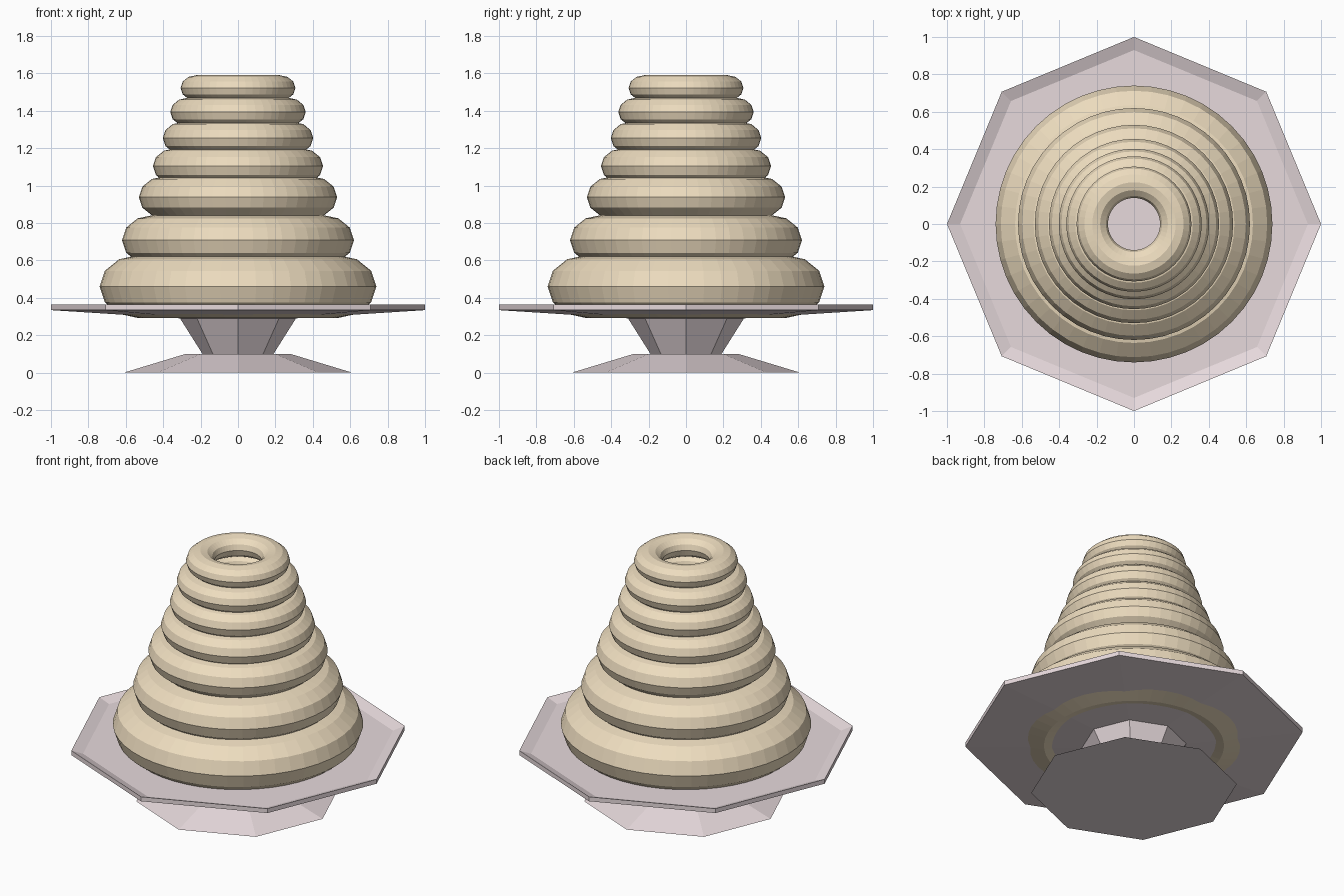
import bpy, bmesh
from math import sin, cos, pi

if "Cube" in bpy.data.objects:
    bpy.data.objects.remove(bpy.data.objects["Cube"])


def material(name, rgb):
    m = bpy.data.materials.new(name)
    m.diffuse_color = (*rgb, 1)
    m.use_nodes = True
    m.node_tree.nodes["Principled BSDF"].inputs["Base Color"].default_value = m.diffuse_color
    return m


def lathe(name, profile, sides, mat, closed):
    """Spin (radius, z) points about z; open profiles get end caps."""
    bm = bmesh.new()
    rings = [[bm.verts.new((r * cos(2 * pi * i / sides), r * sin(2 * pi * i / sides), z))
              for i in range(sides)] for r, z in profile]
    pairs = list(zip(rings, rings[1:]))
    if closed:
        pairs.append((rings[-1], rings[0]))
    else:
        bm.faces.new(rings[0][::-1])
        bm.faces.new(rings[-1])
    for a, b in pairs:
        for i in range(sides):
            j = (i + 1) % sides
            bm.faces.new((a[i], a[j], b[j], b[i]))
    bmesh.ops.recalc_face_normals(bm, faces=bm.faces)
    mesh = bpy.data.meshes.new(name)
    bm.to_mesh(mesh)
    bm.free()
    mesh.materials.append(mat)
    ob = bpy.data.objects.new(name, mesh)
    bpy.context.collection.objects.link(ob)
    return ob


pink = material("pink_china", (0.80, 0.70, 0.72))
tan = material("baked_dough", (0.85, 0.72, 0.52))

# Octagonal stand: foot, flared stem, shallow plate with a sloped rim
lathe("cake_stand", [(0.61, 0), (0.28, 0.10), (0.19, 0.10), (0.31, 0.29),
                     (1.0, 0.334), (1.0, 0.363), (0.93, 0.337)], 8, pink, False)

# Stacked dough rings: outer radius, tube radius, centre height
rings = [(0.74, 0.208, 0.460), (0.62, 0.166, 0.708), (0.53, 0.138, 0.938),
         (0.455, 0.117, 1.104), (0.402, 0.106, 1.254), (0.362, 0.095, 1.393),
         (0.307, 0.084, 1.522)]
for n, (outer, tube, z) in enumerate(rings, 1):
    section = [(outer - tube + tube * cos(k * pi / 6), z + 0.81 * tube * sin(k * pi / 6))
               for k in range(12)]
    lathe(f"dough_ring_{n}", section, 48, tan, True)
